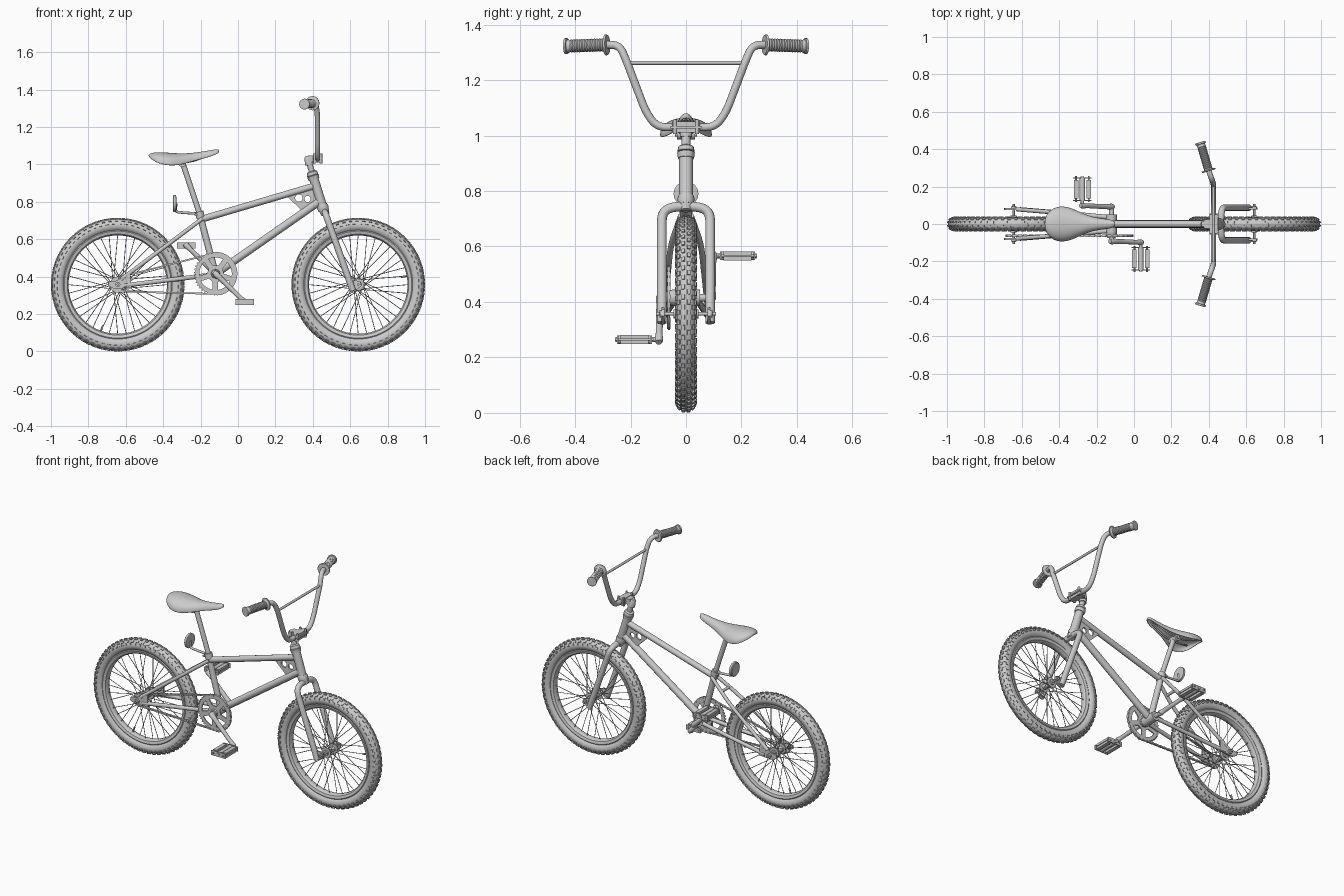
import bpy, bmesh, math
from math import sin, cos, pi, radians
from mathutils import Vector as V, Matrix as M

if "Cube" in bpy.data.objects:
    bpy.data.objects.remove(bpy.data.objects["Cube"])


def finish(name, mesh, angle=40):
    mesh.shade_smooth()
    mesh.set_sharp_from_angle(angle=radians(angle))
    o = bpy.data.objects.new(name, mesh)
    bpy.context.collection.objects.link(o)
    return o


def from_bm(name, bm, angle=40):
    bmesh.ops.recalc_face_normals(bm, faces=bm.faces)
    me = bpy.data.meshes.new(name)
    bm.to_mesh(me)
    bm.free()
    return finish(name, me, angle)


def bake(name, cu, mat=None):
    tmp = bpy.data.objects.new(name + "_curve", cu)
    bpy.context.collection.objects.link(tmp)
    dg = bpy.context.evaluated_depsgraph_get()
    me = bpy.data.meshes.new_from_object(tmp.evaluated_get(dg))
    bpy.data.objects.remove(tmp)
    if mat:
        me.transform(mat)
    return finish(name, me)


def rounded(pts, f, n=6):
    """Replace each inner corner of a path by a smooth bend."""
    pts = [V(p) for p in pts]
    out = [pts[0]]
    for a, b, c in zip(pts, pts[1:], pts[2:]):
        d = min(f, (a - b).length * .49, (c - b).length * .49)
        p, q = b + (a - b).normalized() * d, b + (c - b).normalized() * d
        out += [p.lerp(b, i / n).lerp(b.lerp(q, i / n), i / n) for i in range(n + 1)]
    return out + [pts[-1]]


def tube(name, pts, r, radii=None, bend=0, res=4):
    pts = rounded(pts, bend) if bend else [V(p) for p in pts]
    cu = bpy.data.curves.new(name, 'CURVE')
    cu.dimensions = '3D'
    cu.bevel_depth, cu.bevel_resolution, cu.use_fill_caps = r, res, True
    s = cu.splines.new('POLY')
    s.points.add(len(pts) - 1)
    for i, p in enumerate(pts):
        s.points[i].co = (*p, 1)
        s.points[i].radius = radii[i] if radii else 1
    return bake(name, cu)


def turned(name, a, b, prof):
    """Round part from a to b; prof is (fraction, radius)."""
    a, b = V(a), V(b)
    return tube(name, [a.lerp(b, t) for t, _ in prof], 1, [r for _, r in prof], res=6)


def plate(name, loops, y, thick):
    """Flat plate in the xz plane; inner loops become holes."""
    cu = bpy.data.curves.new(name, 'CURVE')
    cu.dimensions, cu.fill_mode, cu.extrude = '2D', 'BOTH', thick / 2
    for lp in loops:
        s = cu.splines.new('POLY')
        s.points.add(len(lp) - 1)
        s.use_cyclic_u = True
        for p, (x, z) in zip(s.points, lp):
            p.co = (x, z, 0, 1)
    return bake(name, cu, M.Translation((0, y, 0)) @ M.Rotation(pi / 2, 4, 'X'))


def circle(cx, cz, r, n=20):
    return [(cx + r * cos(2 * pi * i / n), cz + r * sin(2 * pi * i / n)) for i in range(n)]


def lathe(name, prof, n=72):
    """Revolve a closed (radius, y) profile about the y axis."""
    bm = bmesh.new()
    rings = [[bm.verts.new((r * cos(2 * pi * i / n), y, r * sin(2 * pi * i / n))) for r, y in prof] for i in range(n)]
    k = len(prof)
    for i in range(n):
        a, b = rings[i], rings[(i + 1) % n]
        for j in range(k):
            bm.faces.new((a[j], a[(j + 1) % k], b[(j + 1) % k], b[j]))
    return from_bm(name, bm)


def boxes(name, mats):
    bm = bmesh.new()
    for m in mats:
        bmesh.ops.create_cube(bm, size=1, matrix=m)
    return from_bm(name, bm, 30)


# Wheels
def wheel(tag, cx, valve):
    parts = [lathe(tag + "_tyre", [(.318 + .035 * cos(a * pi / 10), .034 * sin(a * pi / 10)) for a in range(20)])]
    parts.append(lathe(tag + "_rim", [(.291, .023), (.286, .026), (.27, .021), (.263, .01), (.263, -.01),
                                      (.27, -.021), (.286, -.026), (.291, -.023), (.28, 0)]))
    knobs = []
    for row, phi in enumerate((-72, -46, -16, 16, 46, 72)):
        for i in range(60):
            a = 2 * pi * (i + .5 * (row % 2)) / 60
            knobs.append(M.Rotation(-a, 4, 'Y') @ M.Translation((.318, 0, 0)) @ M.Rotation(radians(phi), 4, 'Z')
                         @ M.Translation((.0355, 0, 0)) @ M.Diagonal((.007, .011, .017, 1)))
    parts.append(boxes(tag + "_tread", knobs))
    bm = bmesh.new()
    for i in range(36):
        s = 1 if i % 2 else -1
        a, h = 2 * pi * i / 36, 2 * pi * i / 36 + (1 if i % 4 < 2 else -1) * 1.1
        p, q = V((.026 * cos(h), s * .034, .026 * sin(h))), V((.267 * cos(a), s * .004, .267 * sin(a)))
        m = M.Translation((p + q) / 2) @ (q - p).to_track_quat('Z', 'Y').to_matrix().to_4x4()
        bmesh.ops.create_cone(bm, segments=6, radius1=.002, radius2=.002, depth=(q - p).length, matrix=m)
    parts.append(from_bm(tag + "_spokes", bm))
    parts.append(turned(tag + "_hub", (0, -.045, 0), (0, .045, 0),
                 [(0, .016), (.08, .017), (.09, .031), (.15, .031), (.16, .016), (.5, .014),
                  (.84, .016), (.85, .031), (.91, .031), (.92, .017), (1, .016)]))
    parts.append(turned(tag + "_axle", (0, -.108, 0), (0, .108, 0),
                 [(0, .006), (.06, .006), (.062, .014), (.11, .014), (.112, .006), (.5, .006),
                  (.888, .006), (.89, .014), (.938, .014), (.94, .006), (1, .006)]))
    parts.append(tube(tag + "_valve", [(.27, 0, 0), (.232, 0, 0)], .005))
    for o in parts:
        o.location = (cx, 0, .357)
        o.rotation_euler = (0, -radians(valve), 0)


wheel("front_wheel", .643, 10)
wheel("rear_wheel", -.643, 250)

# Frame
BB = V((-.12, 0, .415))
tube("head_tube", [(.452, 0, .773), (.404, 0, .928)], .025)
turned("upper_headset", (.407, 0, .918), (.393, 0, .963), [(0, .029), (.45, .032), (.5, .026), (.55, .031), (.9, .028), (1, .02)])
turned("lower_headset", (.449, 0, .785), (.459, 0, .752), [(0, .027), (.4, .031), (1, .028)])
tube("top_tube", [(.41, 0, .885), (-.2, 0, .705)], .018)
tube("down_tube", [(.44, 0, .805), BB], .021)
tube("seat_tube", [BB, (-.207, 0, .74)], .018)
turned("seat_clamp", (-.2, 0, .715), (-.208, 0, .747), [(0, .023), (1, .023)])
tube("seat_clamp_bolt", [(-.225, -.022, .73), (-.225, .022, .73)], .007)
tube("bottom_bracket", [BB - V((0, .05, 0)), BB + V((0, .05, 0))], .029)
plate("head_gusset", [[(.25, .84), (.42, .885), (.44, .8), (.35, .745)],
                      circle(.325, .82, .02), circle(.372, .815, .017)], 0, .012)
for s, side in ((-1, "right"), (1, "left")):
    tube(side + "_seat_stay", [(-.19, s * .018, .71), (-.33, s * .055, .605), (-.625, s * .078, .385)], .011, bend=.06)
    tube(side + "_chain_stay", [(-.12, s * .035, .412), (-.3, s * .052, .39), (-.61, s * .078, .352)], .012, bend=.06)
    plate(side + "_rear_dropout", [[(-.695, .352), (-.665, .335), (-.57, .34), (-.575, .41), (-.6, .41), (-.65, .378), (-.69, .372)]], s * .08, .01)
tube("seat_stay_bridge", [(-.275, -.04, .645), (-.275, .04, .645)], .009)

# Fork
def fork_pt(y, z):
    return (.457 + (.767 - z) * .355, y, z)


tube("fork", [fork_pt(y, z) for y, z in ((-.087, .325), (-.087, .735), (0, .748), (.087, .735), (.087, .325))], .0175, bend=.08)
turned("fork_crown", (.456, 0, .765), (.468, 0, .73), [(0, .028), (1, .022)])
for s, side in ((-1, "right"), (1, "left")):
    plate(side + "_fork_dropout", [[(.585, .37), (.605, .318), (.635, .33), (.66, .35), (.655, .372), (.63, .38)]], s * .083, .01)

# Handlebar, stem and grips
tube("stem_quill", [(.404, 0, .93), (.379, 0, 1.015)], .016)
turned("stem_top", (.382, 0, .995), (.375, 0, 1.045), [(0, .022), (.8, .022), (1, .015)])
boxes("stem_clamp", [M.Translation((.405, 0, 1.03)) @ M.Diagonal((.06, .05, .034, 1)),
                     M.Translation((.425, 0, 1.03)) @ M.Diagonal((.042, .1, .04, 1)),
                     M.Translation((.428, 0, 1.03)) @ M.Diagonal((.05, .11, .008, 1))])
for s in (-1, 1):
    for x in (.408, .444):
        tube("stem_bolt", [(x, s * .04, 1.005), (x, s * .04, 1.058)], .007)
half = [(.425, .105, 1.03), (.425, .145, 1.085), (.425, .215, 1.27), (.415, .24, 1.327), (.395, .3, 1.327), (.357, .43, 1.322)]
bar = [(x, -y, z) for x, y, z in reversed(half)] + half
tube("handlebar", bar, .0145, bend=.05)
tube("handlebar_crossbar", [(.425, -.205, 1.262), (.425, .205, 1.262)], .0075)
for s, side in ((-1, "right"), (1, "left")):
    ribs = [(.06 + .06 * i + d, r) for i in range(14) for d, r in ((0, .024), (.03, .022))]
    turned(side + "_grip", (.4, s * .283, 1.327), (.354, s * .437, 1.322),
           [(0, .036), (.02, .038), (.045, .038), (.05, .026)] + ribs + [(.93, .024), (.94, .029), (.99, .029), (1, .024)])

# Seat
st = [(-.478, .018, 1.052, 1.04), (-.467, .055, 1.06, 1.028), (-.435, .086, 1.066, 1.008), (-.39, .098, 1.064, .996),
      (-.34, .09, 1.06, .992), (-.28, .06, 1.058, 1.003), (-.22, .037, 1.064, 1.022), (-.16, .029, 1.073, 1.037),
      (-.115, .023, 1.082, 1.053), (-.1, .01, 1.078, 1.062)]
bm = bmesh.new()
rows = []
for x, w, t, e in st:
    rows.append([bm.verts.new((x, w * sin(a), e + (t - e) * max(0, cos(a)) ** .8)) for a in [pi * (i / 12 - .5) for i in range(13)]])
for a, b in zip(rows, rows[1:]):
    for i in range(12):
        bm.faces.new((a[i], a[i + 1], b[i + 1], b[i]))
bm.faces.new(rows[0])
bm.faces.new(rows[-1])
seat = from_bm("seat", bm, 60)
so = seat.modifiers.new("thickness", 'SOLIDIFY')
so.thickness = .008
ss = seat.modifiers.new("smooth", 'SUBSURF')
ss.levels = ss.render_levels = 2
tube("seat_post", [(-.205, 0, .735), (-.3, 0, 1.02)], .0145)
tube("seat_post_clamp", [(-.298, -.032, 1.005), (-.298, .032, 1.005)], .02)
tube("seat_clamp_axle", [(-.298, -.04, 1.005), (-.298, .04, 1.005)], .009)
for s in (-1, 1):
    tube("seat_rail", [(-.43, s * .045, 1.035), (-.36, s * .025, 1.01), (-.25, s * .022, 1.012), (-.13, s * .008, 1.06)], .005, bend=.04)

# Rear reflector and bracket
turned("rear_reflector", (-.348, 0, .79), (-.33, 0, .79), [(0, .04), (.2, .045), (.9, .045), (1, .038)])
tube("reflector_bracket", [(-.33, 0, .79), (-.335, 0, .745), (-.2, 0, .735)], .007, bend=.02)

# Sprocket and rear cog
def gear(cx, cz, r, teeth):
    pts = []
    for i in range(teeth):
        for f, h in ((0, 0), (.3, 0), (.5, .008), (.75, .008)):
            a = 2 * pi * (i + f) / teeth
            pts.append((cx + (r + h) * cos(a), cz + (r + h) * sin(a)))
    return pts


def sector(a, r0=.045, r1=.087, h0=.3, h1=.46):
    arc = [(r1, a + h1 * (i / 4 - 1)) for i in range(9)] + [(r0, a + h0), (r0, a - h0)]
    return [(BB.x + r * cos(t), BB.z + r * sin(t)) for r, t in arc]


Y = -.062
plate("sprocket", [gear(BB.x, BB.z, .108, 40)] + [sector(2 * pi * i / 5 + .3) for i in range(5)], Y, .007)
plate("rear_cog", [gear(-.643, .357, .034, 14), circle(-.643, .357, .012)], Y, .007)

# Chain
d = V((BB.x + .643, BB.z - .357))
base, R, r = math.atan2(d.y, d.x), .112, .038
off = math.acos((R - r) / d.length)
path = [V((BB.x + R * cos(base + off - 2 * off * i / 40), BB.z + R * sin(base + off - 2 * off * i / 40))) for i in range(41)]
path += [V((-.643 + r * cos(base - off - (2 * pi - 2 * off) * i / 20), .357 + r * sin(base - off - (2 * pi - 2 * off) * i / 20))) for i in range(21)]
path.append(path[0])
total = sum((b - a).length for a, b in zip(path, path[1:]))
n, pos, links, k = 100, 0, [], 0
for a, b in zip(path, path[1:]):
    L = (b - a).length
    while k < n and total * k / n < pos + L:
        p = a.lerp(b, (total * k / n - pos) / L)
        links.append(M.Translation((p.x, Y, p.y)) @ M.Rotation(-math.atan2(b.y - a.y, b.x - a.x), 4, 'Y')
                     @ M.Diagonal((total / n * 1.1, .014 if k % 2 else .009, .009, 1)))
        k += 1
    pos += L
boxes("chain", links)

# Cranks and pedals
tube("crank_axle", [BB - V((0, .1, 0)), BB + V((0, .1, 0))], .014)
turned("crank_nut", BB - V((0, .075, 0)), BB - V((0, .045, 0)), [(0, .022), (1, .03)])
for s, side in ((-1, "right"), (1, "left")):
    c = V((BB.x - s * .156, s * .19, BB.z + s * .151))
    e = V((c.x, s * .098, c.z))
    turned(side + "_crank", V((BB.x, s * .092, BB.z)), e, [(-.06, .012), (0, .017), (.15, .014), (.85, .012), (1, .016), (1.06, .012)])
    tube(side + "_pedal_axle", [(c.x, s * .09, c.z), (c.x, s * .255, c.z)], .009)
    tube(side + "_pedal_barrel", [(c.x, s * .125, c.z), (c.x, s * .245, c.z)], .015)
    for k in (-1, 1):
        x = c.x + k * .034
        boxes(side + "_pedal_block", [M.Translation((x, s * .186, c.z + q * .009)) @ M.Diagonal((.024, .1, .014, 1)) for q in (-1, 1)])
        tube(side + "_pedal_rod", [(x, s * .118, c.z), (x, s * .256, c.z)], .005)
    boxes(side + "_pedal_cage", [M.Translation((c.x, s * y, c.z)) @ M.Diagonal((.098, .006, .03, 1)) for y in (.126, .246)])
